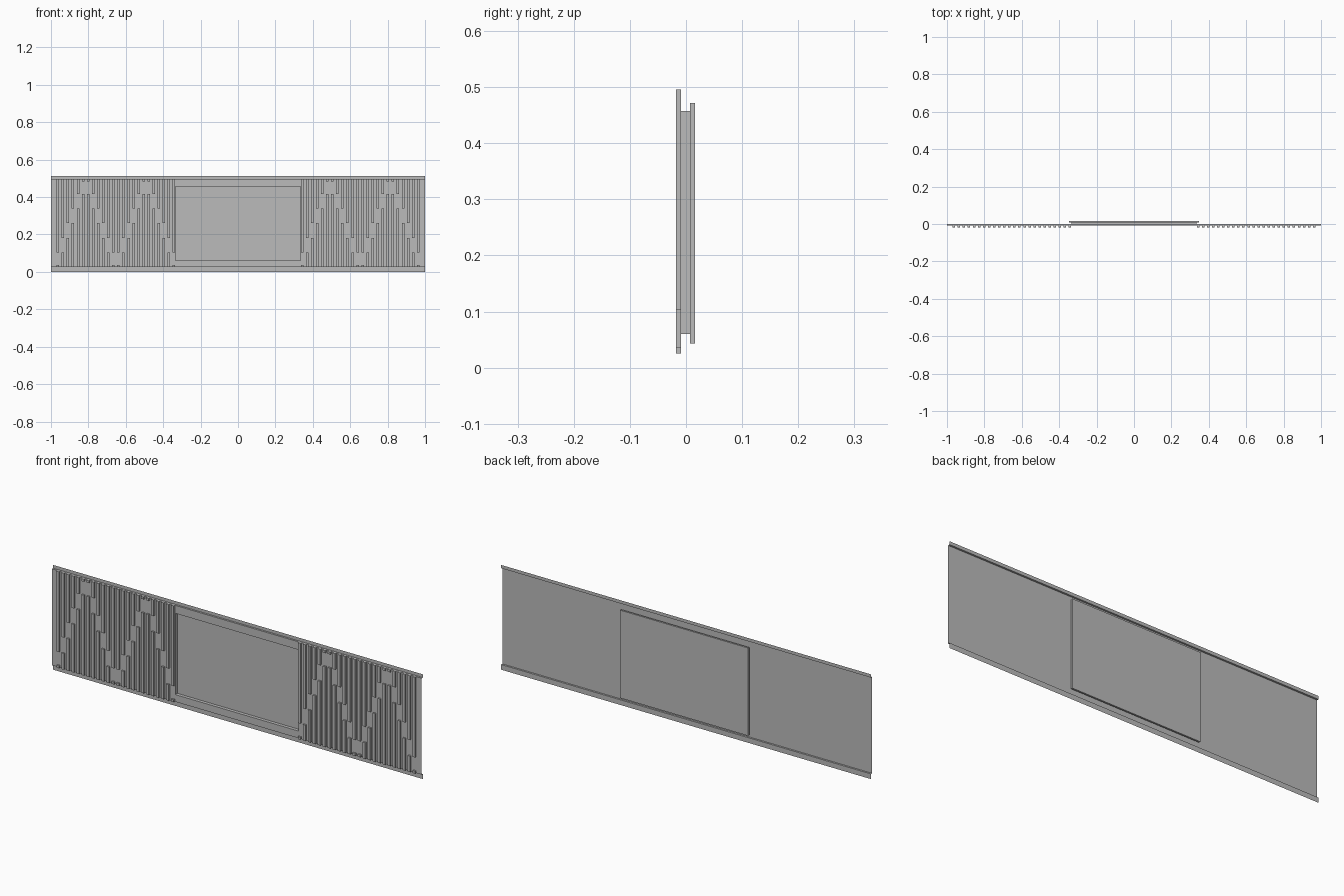
import bpy

cube = bpy.data.objects.get("Cube")
if cube:
    bpy.data.objects.remove(cube)

grey = bpy.data.materials.new("plain grey")
grey.use_nodes = True
colour = (0.5, 0.5, 0.5, 1)
grey.diffuse_color = colour
grey.node_tree.nodes["Principled BSDF"].inputs["Base Color"].default_value = colour

WEB, LIP, SEAT, BACK = -0.009, 0.0, 0.007, 0.016   # depths in y
FRONT = -0.0175
LOW, HIGH, TOP = 0.025, 0.496, 0.512               # sheet heights
OPEN_X, OPEN_LOW, OPEN_HIGH = 0.333, 0.06, 0.457   # window opening


def make(name, verts, faces):
    mesh = bpy.data.meshes.new(name)
    mesh.from_pydata(verts, [], faces)
    mesh.materials.append(grey)
    obj = bpy.data.objects.new(name, mesh)
    bpy.context.collection.objects.link(obj)
    return obj


def boxes(name, spans):
    """One mesh holding a closed box per (x0, x1, y0, y1, z0, z1)."""
    verts, faces = [], []
    for x0, x1, y0, y1, z0, z1 in spans:
        n = len(verts)
        verts += [(x, y, z) for z in (z0, z1)
                  for x, y in ((x0, y0), (x1, y0), (x1, y1), (x0, y1))]
        faces += [(n + 3, n + 2, n + 1, n), (n + 4, n + 5, n + 6, n + 7)]
        faces += [(n + i, n + (i + 1) % 4, n + (i + 1) % 4 + 4, n + i + 4)
                  for i in range(4)]
    return make(name, verts, faces)


# Folded sheet: profile swept along x, with the window cell left out
profile = [(LIP, 0), (LIP, LOW), (WEB, LOW), (WEB, OPEN_LOW),
           (WEB, OPEN_HIGH), (WEB, HIGH), (LIP, HIGH), (LIP, TOP)]
columns = [-1, -OPEN_X, OPEN_X, 1]
verts = [(x, y, z) for y, z in profile for x in columns]
faces = [(4 * r + c, 4 * r + c + 1, 4 * r + c + 5, 4 * r + c + 4)
         for r in range(len(profile) - 1) for c in range(3)
         if (r, c) != (3, 1)]
make("folded_sheet", verts, faces)

# Window reveal: four walls from the sheet back to the panel
corners = [(-OPEN_X, OPEN_LOW), (OPEN_X, OPEN_LOW),
           (OPEN_X, OPEN_HIGH), (-OPEN_X, OPEN_HIGH)]
make("window_reveal", [(x, y, z) for y in (WEB, SEAT) for x, z in corners],
     [(i, i + 4, (i + 1) % 4 + 4, (i + 1) % 4) for i in range(4)])

# Panel closing the window from behind
boxes("back_panel", [(-0.347, 0.347, SEAT, BACK, 0.043, 0.472)])

# Slats, each broken by a gap that climbs and falls in a zigzag
COUNT, WIDTH = 24, 0.0135
step = (HIGH - LOW) / 6
for side, name in ((-1, "right_slats"), (1, "left_slats")):
    spans = []
    for i in range(COUNT):
        x0, x1 = sorted((side * (0.97 - 2 * WIDTH * i),
                         side * (0.97 - 2 * WIDTH * i - WIDTH)))
        phase = i % 12
        level = min(phase, 11 - phase)
        gap_low, gap_high = LOW + level * step, LOW + (level + 1) * step
        # keep a short stub at the ends of the zigzag
        for z0, z1 in ((LOW, max(gap_low, LOW + 0.012)),
                       (min(gap_high, HIGH - 0.012), HIGH)):
            spans.append((x0, x1, FRONT, WEB, z0, z1))
    boxes(name, spans)
